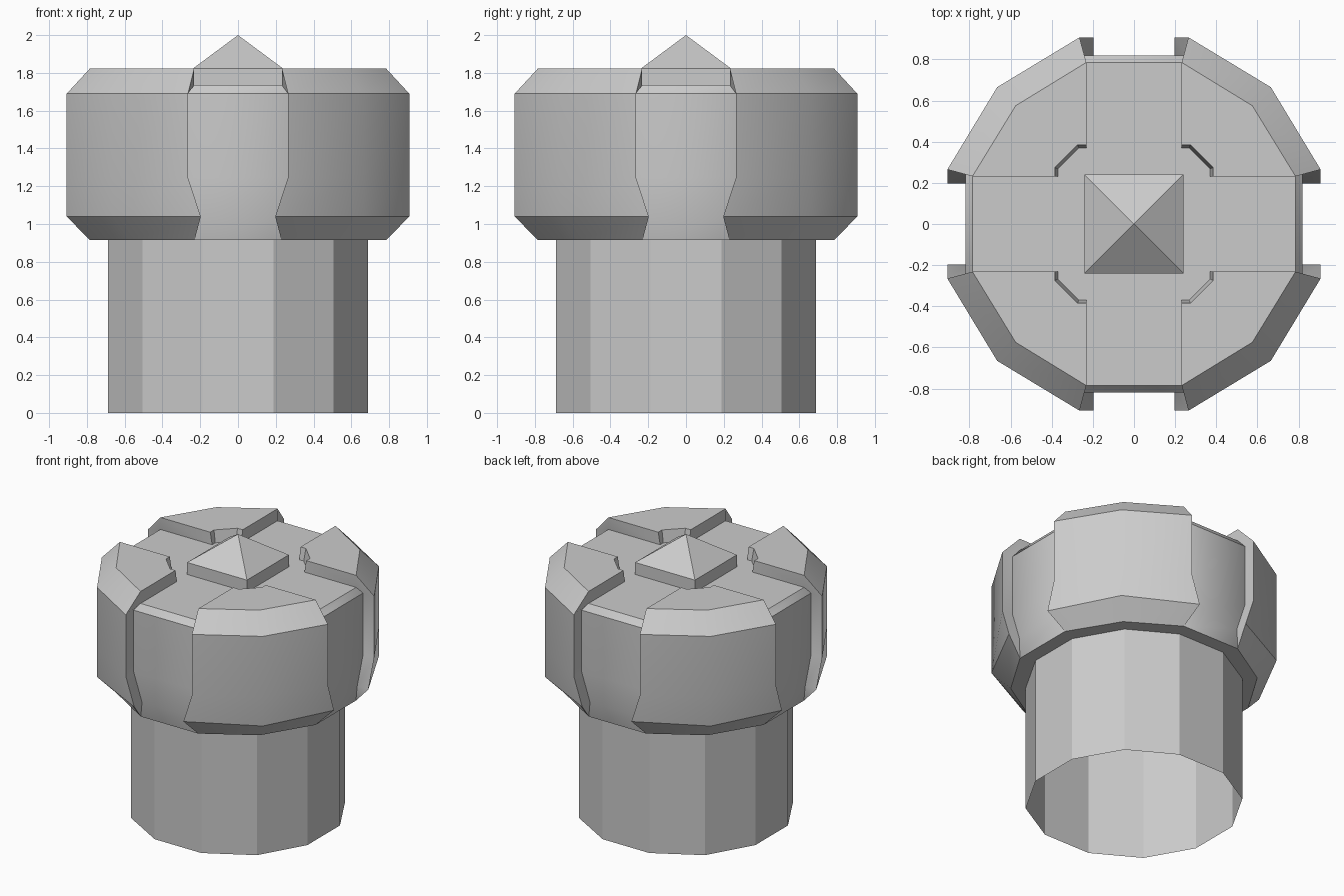
import bpy, bmesh, math
from mathutils import Matrix

if "Cube" in bpy.data.objects:
    bpy.data.objects.remove(bpy.data.objects["Cube"])


def loft(bm, rows, closed):
    """Skin neighbouring rows of points with quads."""
    vs = [[bm.verts.new(p) for p in r] for r in rows]
    n = len(rows[0])
    for a, b in zip(vs, vs[1:]):
        for i in range(n if closed else n - 1):
            j = (i + 1) % n
            bm.faces.new((a[i], a[j], b[j], b[i]))
    return vs


def finish(bm, name, smooth=False):
    bmesh.ops.remove_doubles(bm, verts=bm.verts[:], dist=0.0005)
    bmesh.ops.recalc_face_normals(bm, faces=bm.faces[:])
    me = bpy.data.meshes.new(name)
    bm.to_mesh(me)
    bm.free()
    ob = bpy.data.objects.new(name, me)
    bpy.context.collection.objects.link(ob)
    if smooth:
        bpy.ops.object.select_all(action='DESELECT')
        ob.select_set(True)
        bpy.context.view_layer.objects.active = ob
        bpy.ops.object.shade_smooth_by_angle(angle=math.radians(35))
    return ob


def ring12(w, d, m, z):
    """Twelve-sided ring with flats facing the axes."""
    pts = []
    for k in range(4):
        rot = Matrix.Rotation(k * math.pi / 2, 3, 'Z')
        for x, y in ((d, w), (m, m), (w, d)):
            v = rot @ Matrix.Translation((x, y, z)).translation
            pts.append(v)
    return pts


# Open-ended twelve-sided shaft
bm = bmesh.new()
loft(bm, [ring12(0.187, 0.687, 0.505, z) for z in (0, 0.915)], True)
finish(bm, "shaft")

# Head core: underside ring, channel walls and channel floor
bm = bmesh.new()
rows = loft(bm, [ring12(0.187, 0.687, 0.505, 0.915),
                 ring12(0.23, 0.785, 0.575, 0.915),
                 ring12(0.197, 0.818, 0.60, 1.04),
                 ring12(0.265, 0.818, 0.60, 1.245),
                 ring12(0.265, 0.818, 0.60, 1.69),
                 ring12(0.232, 0.785, 0.575, 1.735)], True)
bm.faces.new(rows[-1])
finish(bm, "head_core", True)

# Four raised corner blocks: (half gap, outer, corner, height, wall depth, wall height)
FLOOR, TOP = 1.735, 1.822
levels = [(0.23, 0.785, 0.575, 0.915, 0.785, 0.915),
          (0.197, 0.907, 0.665, 1.04, 0.818, 1.04),
          (0.265, 0.907, 0.665, 1.245, 0.818, 1.245),
          (0.265, 0.907, 0.665, 1.69, 0.818, 1.69),
          (0.232, 0.785, 0.575, TOP, 0.785, FLOOR)]
inner_top = [(0.785, 0.232), (0.385, 0.232), (0.385, 0.275),
             (0.275, 0.385), (0.232, 0.385), (0.232, 0.785)]
inner_foot = [(0.785, 0.232), (0.37, 0.232), (0.37, 0.268),
              (0.268, 0.37), (0.232, 0.37), (0.232, 0.785)]
for k in range(4):
    bm = bmesh.new()
    loft(bm, [[(e, w, ez), (d, w, z), (m, m, z), (w, d, z), (w, e, ez)]
              for w, d, m, z, e, ez in levels], False)
    rows = loft(bm, [[(x, y, FLOOR) for x, y in inner_foot],
                     [(x, y, TOP) for x, y in inner_top]], False)
    bm.faces.new(rows[1] + [bm.verts.new((0.575, 0.575, TOP))])
    bmesh.ops.rotate(bm, verts=bm.verts[:], cent=(0, 0, 0),
                     matrix=Matrix.Rotation(k * math.pi / 2, 3, 'Z'))
    finish(bm, f"corner_block_{k + 1}", True)

# Central pyramid on a square plinth
bm = bmesh.new()
s = ((-1, -1), (1, -1), (1, 1), (-1, 1))
loft(bm, [[(x * r, y * r, z) for x, y in s]
          for r, z in ((0.24, FLOOR), (0.24, 1.822), (0, 2.0))], True)
finish(bm, "pyramid_tip")
